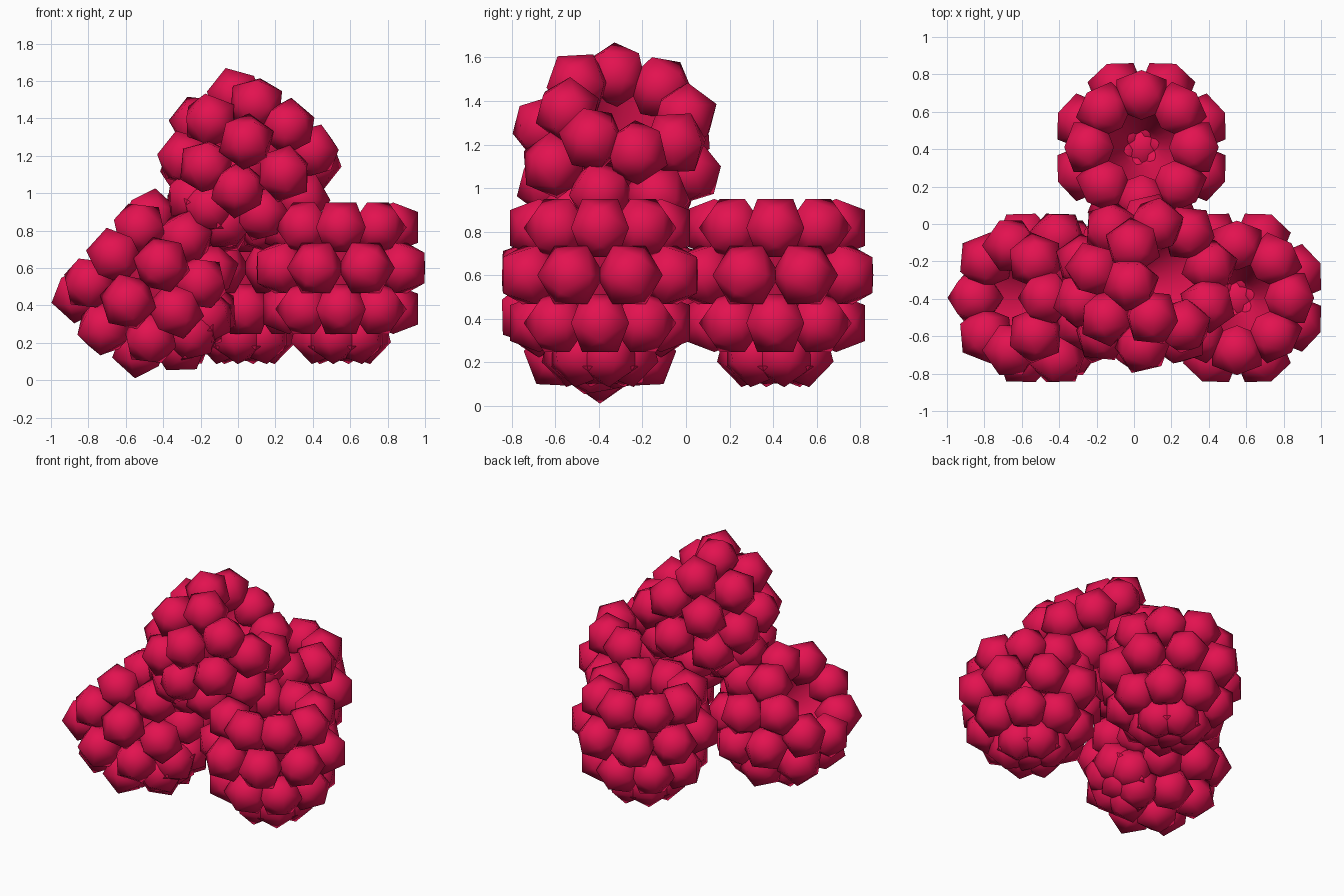
import bpy, bmesh, math
from mathutils import Matrix, Vector

if "Cube" in bpy.data.objects:
    bpy.data.objects.remove(bpy.data.objects["Cube"])

PHI = (1 + 5 ** 0.5) / 2
HALF = 0.133           # half-width of one drupelet

mat = bpy.data.materials.new("raspberry_red")
mat.diffuse_color = (0.77, 0.006, 0.08, 1)
mat.use_nodes = True
mat.node_tree.nodes["Principled BSDF"].inputs["Base Color"].default_value = mat.diffuse_color

# rows of drupelets: count, radius, height, angular offset, downward tilt
ROWS = [(8, 0.28, 0.302, 0, 0), (8, 0.35, 0.085, 22.5, 0),
        (8, 0.28, -0.135, 0, 0), (6, 0.125, -0.277, 15, 45), (1, 0, -0.28, 0, 0)]


def add_drupelet(bm, m):
    # icosahedron with one edge facing outward and one facing up
    a = HALF / PHI
    pts = []
    for s in (-a, a):
        for t in (-HALF, HALF):
            pts += [(0, s, t), (s, t, 0), (t, 0, s)]
    vs = [bm.verts.new(m @ Vector(p)) for p in pts]
    bmesh.ops.convex_hull(bm, input=vs)


def finish(name, bm, m):
    bmesh.ops.transform(bm, matrix=m, verts=bm.verts)
    me = bpy.data.meshes.new(name)
    bm.to_mesh(me)
    bm.free()
    me.shade_smooth()
    me.materials.append(mat)
    bpy.context.collection.objects.link(bpy.data.objects.new(name, me))


def berry(name, centre, axis, spin=0):
    up = Vector(axis).normalized()
    rot = Vector((0, 0, 1)).rotation_difference(up).to_matrix().to_4x4()
    m = Matrix.Translation(centre) @ rot @ Matrix.Rotation(math.radians(spin), 4, 'Z')

    # outer rows of drupelets
    bm = bmesh.new()
    for n, r, z, off, tilt in ROWS:
        for i in range(n):
            turn = Matrix.Rotation(math.radians(off + 360 * i / n), 4, 'Z')
            lean = Matrix.Rotation(math.radians(tilt), 4, 'Y')
            add_drupelet(bm, turn @ Matrix.Translation((r, 0, z)) @ lean)
    finish(name + "_drupelets", bm, m)

    # hollow inner cone, facing inward
    bm = bmesh.new()
    prof = [(0.25, 0.31), (0.175, 0.09), (0.1, -0.12), (0, -0.3)]
    vs = [bm.verts.new((r, 0, z)) for r, z in prof]
    es = [bm.edges.new(p) for p in zip(vs, vs[1:])]
    bmesh.ops.spin(bm, geom=vs + es, cent=(0, 0, 0), axis=(0, 0, 1),
                   angle=2 * math.pi, steps=24)
    bmesh.ops.remove_doubles(bm, verts=bm.verts, dist=0.0005)
    bmesh.ops.recalc_face_normals(bm, faces=bm.faces)
    f = min(bm.faces, key=lambda f: f.calc_center_median().z)
    if f.normal.z < 0:
        bmesh.ops.reverse_faces(bm, faces=bm.faces)
    finish(name + "_hollow", bm, m)


berry("right_berry", (0.55, -0.395, 0.515), (0, 0, 1))
berry("back_berry", (0.04, 0.41, 0.515), (0, 0, 1))
berry("left_berry", (-0.435, -0.395, 0.462), (-0.74, 0, 0.67))
berry("top_berry", (0.01, -0.335, 1.11), (0.61, 0.2, 0.77), 14)
